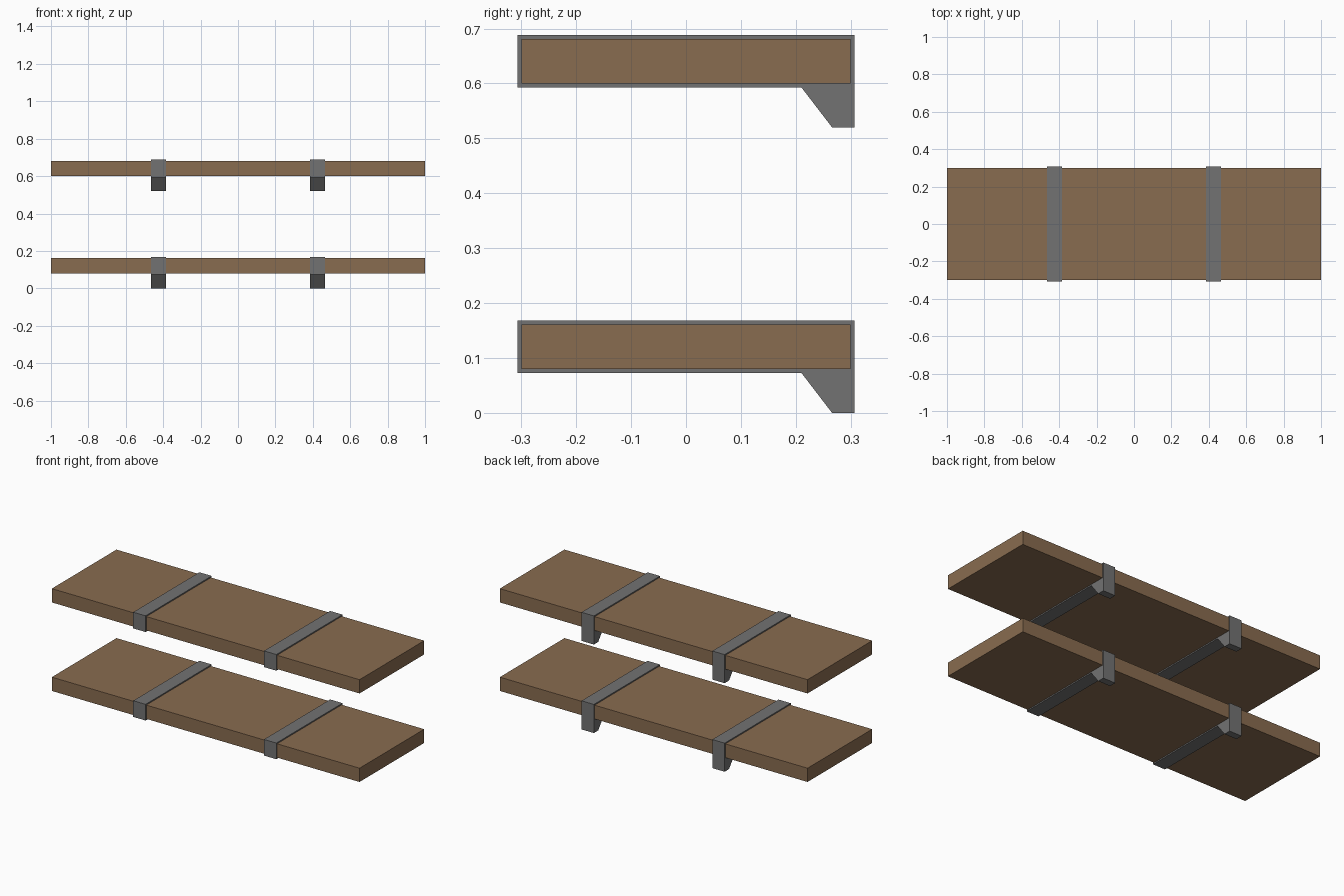
import bpy
from math import radians

if "Cube" in bpy.data.objects:
    bpy.data.objects.remove(bpy.data.objects["Cube"])

DEPTH, THICK = 0.6, 0.081     # board cross-section
STRAP = 0.007                 # strap metal thickness
SHELF_Z = (0.08, 0.60)        # underside of each board
BRACKET_X = (-0.426, 0.424)


def material(name, color):
    mat = bpy.data.materials.new(name)
    mat.diffuse_color = (*color, 1)
    mat.use_nodes = True
    mat.node_tree.nodes["Principled BSDF"].inputs["Base Color"].default_value = mat.diffuse_color
    return mat


wood = material("wood", (0.25, 0.15, 0.08))
metal = material("metal", (0.17, 0.17, 0.17))


def board(name, z):
    bpy.ops.mesh.primitive_cube_add(size=1, location=(0, 0, z + THICK / 2))
    ob = bpy.context.object
    ob.name = name
    ob.scale = (2, DEPTH, THICK)
    bpy.ops.object.transform_apply(location=False, rotation=False, scale=True)
    ob.data.materials.append(wood)


def bracket_mesh():
    # side profile: strap wrapped around the board, with a sloped foot at the back
    h = DEPTH / 2
    o = h + STRAP
    outer = [(-o, -STRAP), (0.21, -STRAP), (0.266, -0.08), (o, -0.08),
             (o, THICK + STRAP), (-o, THICK + STRAP)]
    hole = [(-h, 0), (-h, THICK), (h, THICK), (h, 0)]
    curve = bpy.data.curves.new("bracket_profile", 'CURVE')
    curve.dimensions = '2D'
    curve.fill_mode = 'BOTH'
    curve.extrude = 0.04
    for pts in (outer, hole):
        sp = curve.splines.new('POLY')
        sp.points.add(len(pts) - 1)
        for p, (y, z) in zip(sp.points, pts):
            p.co = (y, z, 0, 1)
        sp.use_cyclic_u = True
    temp = bpy.data.objects.new("bracket_profile", curve)
    bpy.context.collection.objects.link(temp)
    mesh = bpy.data.meshes.new_from_object(
        temp.evaluated_get(bpy.context.evaluated_depsgraph_get()))
    bpy.data.objects.remove(temp)
    mesh.name = "bracket"
    mesh.materials.clear()
    mesh.materials.append(metal)
    for f in mesh.polygons:
        f.use_smooth = False
    return mesh


mesh = bracket_mesh()
for level, z in zip(("lower", "upper"), SHELF_Z):
    board(level + "_board", z)
    for side, x in zip(("left", "right"), BRACKET_X):
        ob = bpy.data.objects.new(f"{level}_{side}_bracket", mesh)
        ob.location = (x, 0, z)
        ob.rotation_euler = (radians(90), 0, radians(90))
        bpy.context.collection.objects.link(ob)
